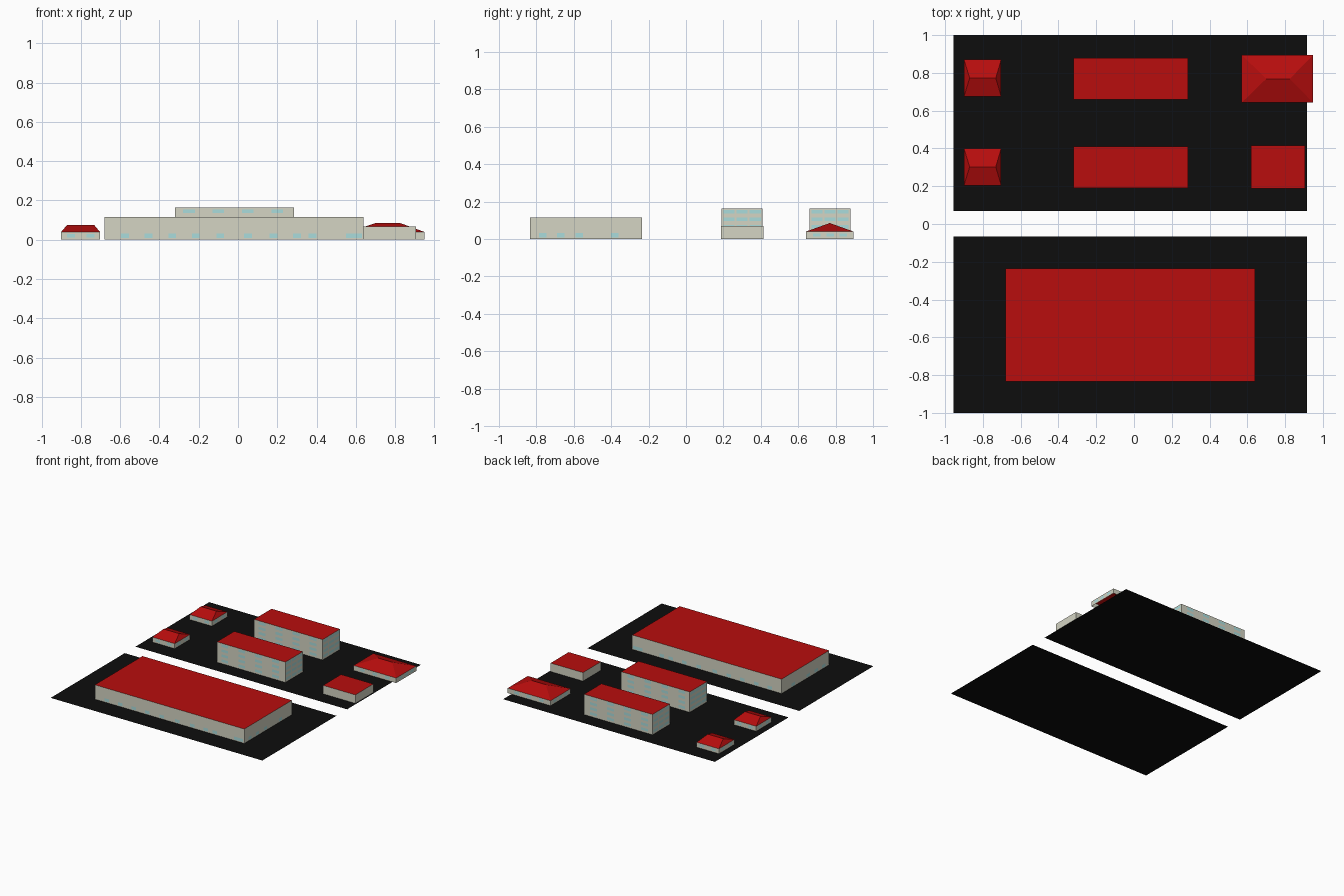
import bpy, bmesh

if "Cube" in bpy.data.objects:
    bpy.data.objects.remove(bpy.data.objects["Cube"])


def material(name, rgb):
    m = bpy.data.materials.new(name)
    m.diffuse_color = (*rgb, 1)
    m.use_nodes = True
    m.node_tree.nodes["Principled BSDF"].inputs["Base Color"].default_value = m.diffuse_color
    return m


WALL = material("wall_plaster", (0.66, 0.66, 0.55))
ROOF = material("roof_red", (0.48, 0.004, 0.004))
GLASS = material("window_glass", (0.40, 0.72, 0.72))
TARMAC = material("tarmac", (0.004, 0.004, 0.004))


def mesh_object(name, polygons, mat):
    """One object from a list of polygons, each a list of points."""
    bm = bmesh.new()
    for poly in polygons:
        bm.faces.new([bm.verts.new(p) for p in poly])
    bmesh.ops.remove_doubles(bm, verts=bm.verts, dist=1e-5)
    me = bpy.data.meshes.new(name)
    bm.to_mesh(me)
    bm.free()
    me.materials.append(mat)
    ob = bpy.data.objects.new(name, me)
    bpy.context.collection.objects.link(ob)
    return ob


def rect(x0, x1, y0, y1, z):
    return [(x0, y0, z), (x1, y0, z), (x1, y1, z), (x0, y1, z)]


def walls(name, x0, x1, y0, y1, h):
    low, high = rect(x0, x1, y0, y1, 0), rect(x0, x1, y0, y1, h)
    sides = [[low[i], low[(i + 1) % 4], high[(i + 1) % 4], high[i]] for i in range(4)]
    mesh_object(name + "_walls", sides, WALL)


def windows(name, x0, x1, y0, y1, us, vs, rows, w, h):
    """Flat panes on all four walls: us along x, vs along y, rows are sill heights."""
    e, quads = 0.001, []
    for z in rows:
        for u in us:
            for y, s in ((y0 - e, 1), (y1 + e, -1)):
                a, b = u - s * w / 2, u + s * w / 2
                quads.append([(a, y, z), (b, y, z), (b, y, z + h), (a, y, z + h)])
        for v in vs:
            for x, s in ((x0 - e, -1), (x1 + e, 1)):
                a, b = v - s * w / 2, v + s * w / 2
                quads.append([(x, a, z), (x, b, z), (x, b, z + h), (x, a, z + h)])
    mesh_object(name + "_windows", quads, GLASS)


def flat_block(name, box, h):
    walls(name, *box, h)
    mesh_object(name + "_flat_roof", [rect(*box, h)], ROOF)


def hip_house(name, box, eave, top, ridge):
    x0, x1, y0, y1 = box
    walls(name, *box, eave)
    a, b, c, d = rect(*box, eave)
    ym = (y0 + y1) / 2
    r0, r1 = (ridge[0], ym, top), (ridge[1], ym, top)
    mesh_object(name + "_hip_roof", [[a, b, r1, r0], [c, d, r0, r1], [b, c, r1], [d, a, r0]], ROOF)


# Two ground plots with a road gap between them
mesh_object("front_plot", [rect(-0.955, 0.915, -1.0, -0.065, 0)], TARMAC)
mesh_object("back_plot", [rect(-0.955, 0.915, 0.07, 1.0, 0)], TARMAC)

# Large front hall
hall = (-0.68, 0.64, -0.835, -0.235)
flat_block("hall", hall, 0.115)
windows("hall", *hall, [-0.575, -0.455, -0.335, -0.215, -0.09, 0.05, 0.18, 0.30, 0.38, 0.57, 0.61],
        [-0.765, -0.67, -0.57, -0.38], [0.008], 0.04, 0.024)

# Two four-storey blocks
for i, y in enumerate((0.19, 0.66)):
    box = (-0.32, 0.285, y, y + 0.22)
    flat_block(f"tall_block_{i}", box, 0.163)
    windows(f"tall_block_{i}", *box, [-0.25, -0.10, 0.05, 0.20], [y + 0.04, y + 0.11, y + 0.18],
            [0.015, 0.055, 0.095, 0.135], 0.06, 0.02)

# Two small hipped houses on the left
for i, y in enumerate((0.205, 0.675)):
    box = (-0.90, -0.703, y, y + 0.195)
    hip_house(f"small_house_{i}", box, 0.04, 0.075, (-0.87, -0.732))
    windows(f"small_house_{i}", *box, [-0.85, -0.75], [y + 0.05, y + 0.145], [0.012], 0.04, 0.018)

# Wide hipped house overhanging the right edge
box = (0.57, 0.948, 0.642, 0.895)
hip_house("wide_house", box, 0.04, 0.085, (0.70, 0.825))
windows("wide_house", *box, [0.65, 0.76, 0.87], [0.70, 0.77, 0.84], [0.012], 0.04, 0.018)

# Small flat-roofed block on the right
flat_block("small_block", (0.62, 0.905, 0.187, 0.415), 0.068)
